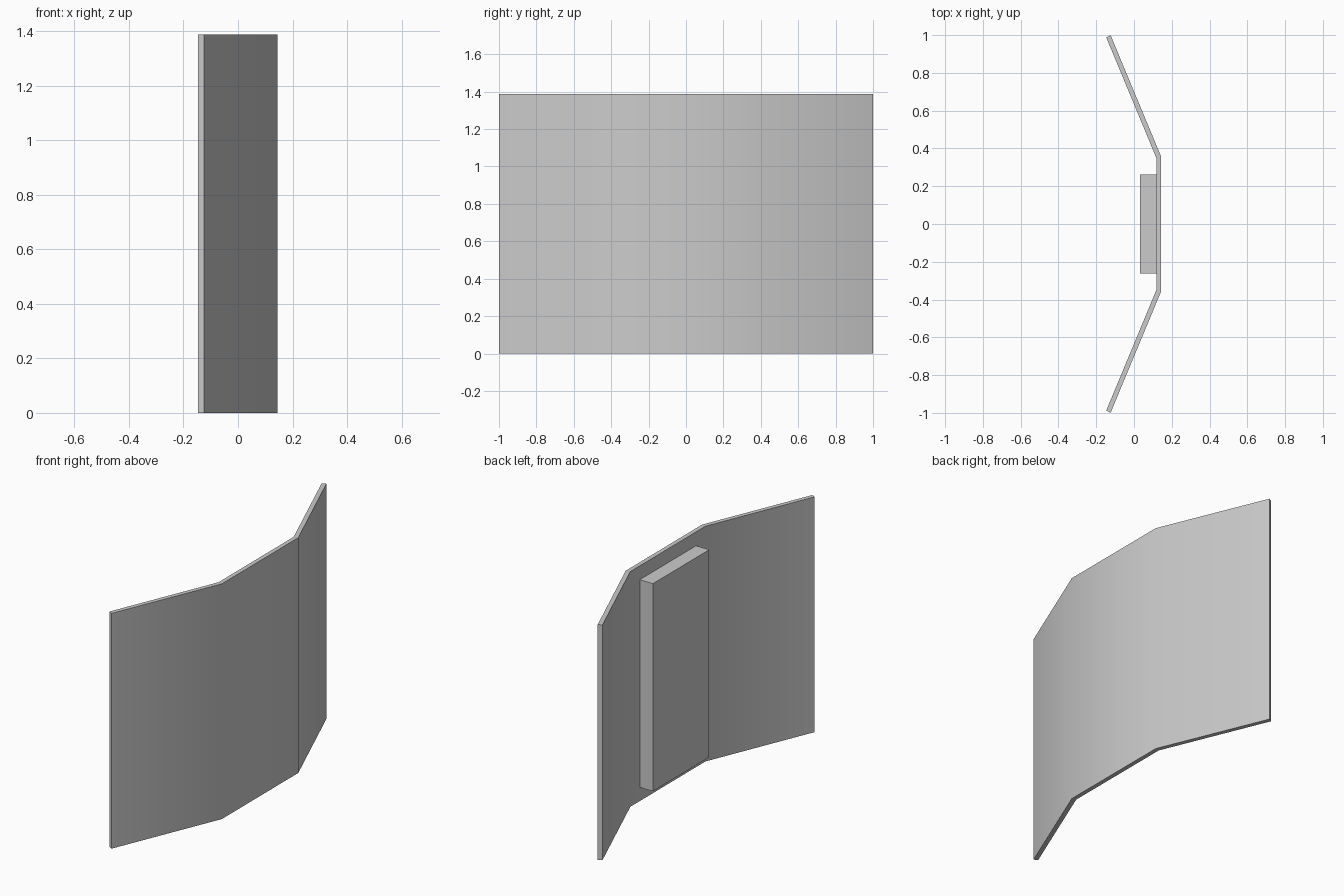
import bpy, bmesh, math

if "Cube" in bpy.data.objects:
    bpy.data.objects.remove(bpy.data.objects["Cube"])

H = 1.387


def prism(name, outline, z0, z1):
    """Extrude a closed xy outline from z0 up to z1."""
    bm = bmesh.new()
    face = bm.faces.new([bm.verts.new((x, y, z0)) for x, y in outline])
    ext = bmesh.ops.extrude_face_region(bm, geom=[face])
    top = [v for v in ext["geom"] if isinstance(v, bmesh.types.BMVert)]
    bmesh.ops.translate(bm, verts=top, vec=(0, 0, z1 - z0))
    bmesh.ops.recalc_face_normals(bm, faces=bm.faces)
    mesh = bpy.data.meshes.new(name)
    bm.to_mesh(mesh)
    bm.free()
    obj = bpy.data.objects.new(name, mesh)
    bpy.context.collection.objects.link(obj)
    return obj


def mirrored(half):
    return half + [(x, -y) for x, y in reversed(half)]


# Bent panel: outer half profile mirrored, then inner half profile mirrored back
outer = [(-0.124, 1.0), (0.144, 0.356)]
inner = [(-0.147, 0.988), (0.118, 0.35)]
panel = prism("bent_panel", mirrored(outer) + mirrored(inner)[::-1], 0, H)

# Soft shading over the shallow bends, crisp rim
bpy.ops.object.select_all(action="DESELECT")
panel.select_set(True)
bpy.context.view_layer.objects.active = panel
bpy.ops.object.shade_smooth_by_angle(angle=math.radians(30))

# Grip block on the hollow side
prism("back_block", mirrored([(0.118, 0.262), (0.032, 0.262)]), 0.081, 1.305)
